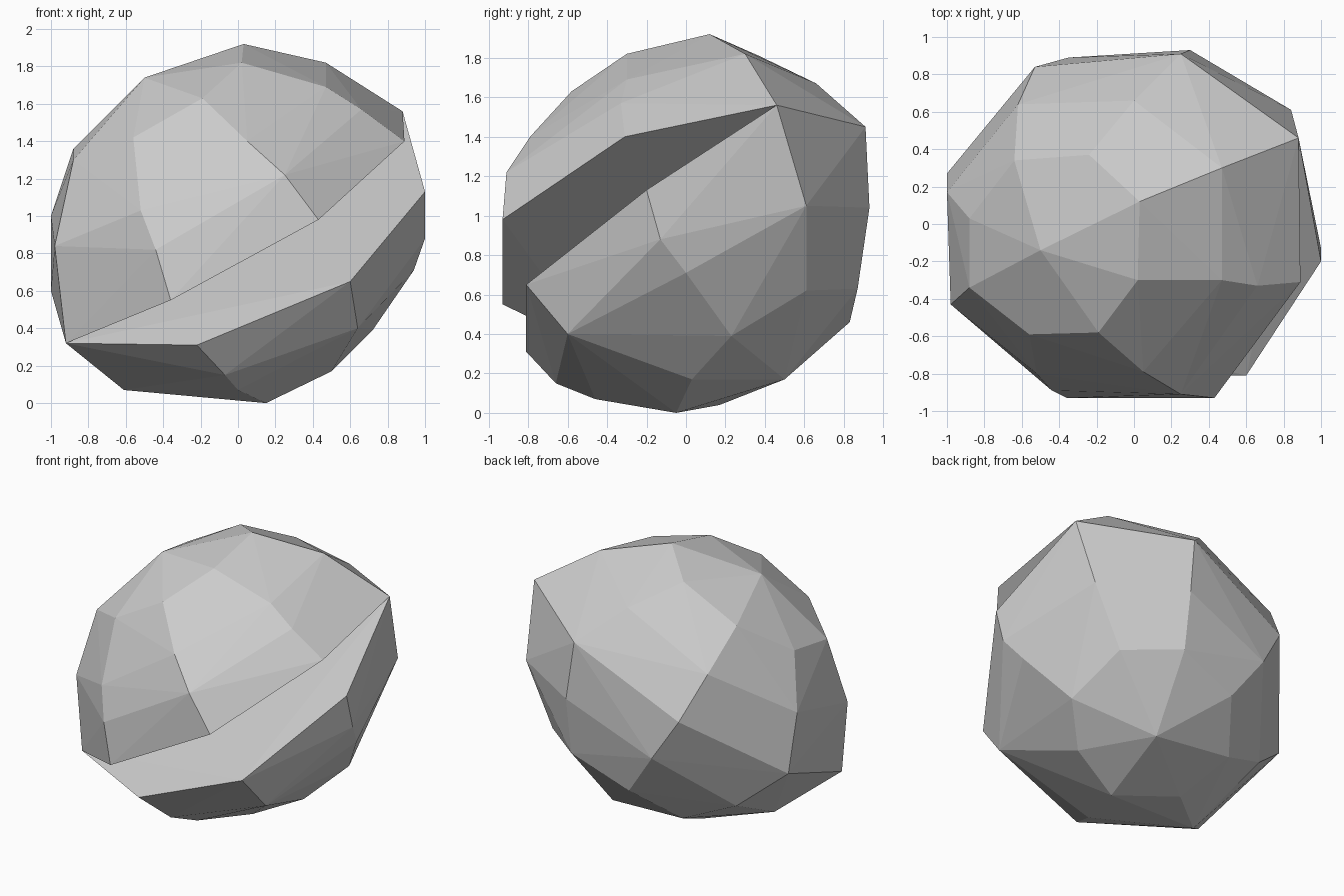
import bpy
import bmesh

cube = bpy.data.objects.get("Cube")
if cube:
    bpy.data.objects.remove(cube, do_unlink=True)


def make_material(name, level):
    material = bpy.data.materials.new(name)
    material.use_nodes = True
    colour = (level, level, level, 1)
    material.diffuse_color = colour
    material.node_tree.nodes["Principled BSDF"].inputs["Base Color"].default_value = colour
    return material


def faceted_shell(name, rings, material):
    """Wrap the corner rings of one half in a closed, flat-shaded skin."""
    bm = bmesh.new()
    for ring in rings:
        for corner in ring:
            bm.verts.new(corner)
    result = bmesh.ops.convex_hull(bm, input=list(bm.verts))
    unused = {item for key in ("geom_interior", "geom_unused")
              for item in result[key] if isinstance(item, bmesh.types.BMVert)}
    loose = [v for v in bm.verts if v in unused or not v.link_faces]
    bmesh.ops.delete(bm, geom=loose, context="VERTS")
    bmesh.ops.recalc_face_normals(bm, faces=list(bm.faces))
    for face in bm.faces:
        face.smooth = False
    mesh = bpy.data.meshes.new(name)
    bm.to_mesh(mesh)
    bm.free()
    mesh.materials.append(material)
    obj = bpy.data.objects.new(name, mesh)
    bpy.context.collection.objects.link(obj)
    return obj


stone = make_material("stone grey", 0.6)

# Corners where the two halves meet, at both ends of the notch and behind it
left_hinge = (.88, .46, 1.56)
right_hinge = (-.92, -.45, .32)
back_seam = [(.25, .91, 1.45), (-.53, .84, 1.06), (-1, .27, .6)]
hinge = [left_hinge, right_hinge]

# Upper half: crown, shoulder, front slope and overhanging lip
crown = [(.03, .12, 1.92), (.47, .3, 1.82), (.02, -.3, 1.82),
         (.47, -.3, 1.69), (-.5, -.14, 1.74), (-.24, .37, 1.81)]
shoulder = [(0, .66, 1.67), (-.64, .34, 1.59), (-.62, .64, 1.35),
            (-.88, .03, 1.36), (-.88, -.34, 1.3), (-1, .17, 1),
            (-.98, -.43, .84)]
front_slope = [(.66, -.33, 1.57), (-.19, -.58, 1.63), (-.56, -.59, 1.42),
               (.05, -.79, 1.4), (.25, -.91, 1.22), (-.52, -.8, 1.03),
               (-.44, -.89, .82)]
upper_lip = [(.89, -.31, 1.4), (.43, -.93, .98), (-.36, -.93, .55)]

faceted_shell("upper_half",
              [crown, shoulder, front_slope, upper_lip, back_seam, hinge], stone)

# Lower half: sloping ledge edge, flank, back and underside
ledge_edge = [(1, -.2, 1.13), (.6, -.81, .65), (-.22, -.81, .31)]
flank = [(1, -.13, .88), (.94, 0, .71), (.64, -.6, .4),
         (.72, .23, .39), (.84, .61, 1.05), (.63, .61, .62)]
back = [(.3, .93, 1.04), (-.35, .89, .77), (.3, .87, .63),
        (-.13, .83, .46), (-.7, .43, .35)]
underside = [(.5, .03, .17), (.15, -.05, 0), (.23, .5, .17), (-.25, .17, .04),
             (-.35, .54, .21), (-.61, -.13, .07), (-.07, -.66, .15), (0, -.46, .07)]

faceted_shell("lower_half",
              [ledge_edge, flank, back, underside, back_seam, hinge], stone)
